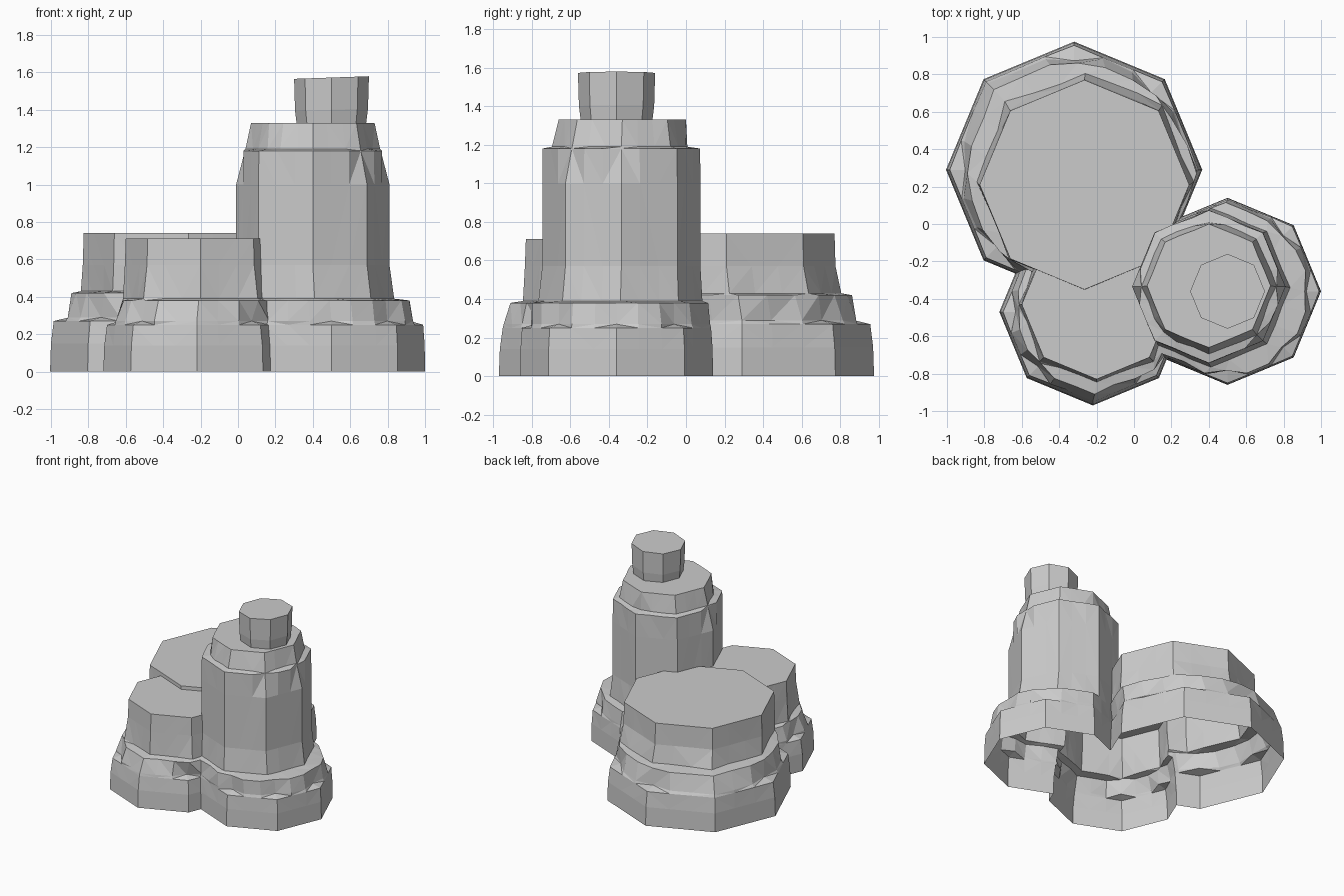
import bpy, bmesh, math, random

if "Cube" in bpy.data.objects:
    bpy.data.objects.remove(bpy.data.objects["Cube"])

random.seed(4)
N = 8


def ring_points(cx, cy, r, chips, jitter):
    """Octagon with two extra points per side; chips pull chosen corners inward."""
    corner = [(math.cos(i * math.tau / N) * r, math.sin(i * math.tau / N) * r) for i in range(N)]
    pts = []
    for i in range(N):
        a, b = corner[i], corner[(i + 1) % N]
        for t in (0, 0.33, 0.67):
            s = chips.get(i, 1) if t == 0 else 1 + random.uniform(-jitter, jitter)
            pts.append((cx + (a[0] + (b[0] - a[0]) * t) * s,
                        cy + (a[1] + (b[1] - a[1]) * t) * s))
    return pts


def loft(name, rings, tilt=0):
    """Closed faceted rock from rings of (cx, cy, radius, z, chips, jitter)."""
    bm = bmesh.new()
    loops = []
    for cx, cy, r, z, chips, jit in rings:
        loops.append([bm.verts.new((x, y, z + (x - cx) * tilt))
                      for x, y in ring_points(cx, cy, r, chips, jit)])
    sides = []
    for lo, hi in zip(loops, loops[1:]):
        n = len(lo)
        for i in range(n):
            j = (i + 1) % n
            sides.append(bm.faces.new((lo[i], lo[j], hi[j], hi[i])))
    bmesh.ops.triangulate(bm, faces=sides)
    bm.faces.new(loops[-1])
    bm.faces.new(loops[0][::-1])
    bmesh.ops.recalc_face_normals(bm, faces=bm.faces)
    me = bpy.data.meshes.new(name)
    bm.to_mesh(me)
    bm.free()
    ob = bpy.data.objects.new(name, me)
    bpy.context.collection.objects.link(ob)
    return ob


def chip(corners, s):
    return {c: s for c in corners}


# Wide back-left rock
c = chip((1, 2, 4, 5), 0.89)
back = loft("back_rock", [
    (-0.32, 0.29, 0.685, 0.00, {}, 0),
    (-0.32, 0.29, 0.68, 0.15, {}, 0),
    (-0.32, 0.29, 0.665, 0.27, {}, 0.008),
    (-0.32, 0.29, 0.655, 0.29, c, 0.015),
    (-0.30, 0.27, 0.635, 0.42, chip((1, 2, 4, 5), 0.93), 0.025),
    (-0.26, 0.225, 0.58, 0.43, chip((3, 6), 1.05), 0.02),
    (-0.265, 0.21, 0.565, 0.57, {}, 0.005),
    (-0.265, 0.21, 0.56, 0.74, {}, 0)])

# Smaller front-left rock
c = chip((4, 5, 7), 0.87)
front = loft("front_rock", [
    (-0.22, -0.47, 0.50, 0.00, {}, 0),
    (-0.22, -0.47, 0.495, 0.14, {}, 0),
    (-0.22, -0.47, 0.48, 0.25, {}, 0.008),
    (-0.22, -0.47, 0.475, 0.27, c, 0.015),
    (-0.21, -0.46, 0.45, 0.38, chip((4, 5), 0.9), 0.02),
    (-0.20, -0.43, 0.415, 0.39, chip((5, 7), 1.04), 0.015),
    (-0.20, -0.43, 0.405, 0.57, {}, 0.005),
    (-0.20, -0.43, 0.40, 0.712, {}, 0)])

# Tall tower: stepped foot, straight shaft, narrower shoulder
c = chip((0, 1, 6, 7), 0.87)
tower = loft("tower_rock", [
    (0.50, -0.36, 0.50, 0.00, {}, 0),
    (0.50, -0.36, 0.498, 0.14, {}, 0),
    (0.50, -0.36, 0.49, 0.25, {}, 0.008),
    (0.50, -0.36, 0.485, 0.27, c, 0.015),
    (0.49, -0.36, 0.475, 0.38, chip((0, 1, 6, 7), 0.89), 0.02),
    (0.41, -0.34, 0.425, 0.39, {}, 0.01),
    (0.40, -0.335, 0.41, 0.57, {}, 0.004),
    (0.40, -0.335, 0.41, 1.00, {}, 0),
    (0.40, -0.335, 0.408, 1.18, chip((0, 4, 7), 0.89), 0.01),
    (0.40, -0.335, 0.36, 1.19, {2: 0.95, 5: 0.95}, 0.02),
    (0.40, -0.33, 0.33, 1.33, {}, 0.01)])

# Cap stone on the tower
cap = loft("cap_stone", [
    (0.50, -0.36, 0.18, 1.28, {}, 0),
    (0.50, -0.36, 0.195, 1.40, {}, 0),
    (0.50, -0.36, 0.20, 1.572, {}, 0)], tilt=0.035)

# Merge all rocks into one shell
for part in (front, tower, cap):
    m = back.modifiers.new("union", 'BOOLEAN')
    m.operation = 'UNION'
    m.solver = 'EXACT'
    m.object = part
deps = bpy.context.evaluated_depsgraph_get()
merged = bpy.data.meshes.new_from_object(back.evaluated_get(deps))
back.modifiers.clear()
back.data = merged
back.name = "rock_outcrop"
for part in (front, tower, cap):
    bpy.data.objects.remove(part)

# Open underside, flat facets
bm = bmesh.new()
bm.from_mesh(merged)
under = [f for f in bm.faces if all(v.co.z < 0.001 for v in f.verts)]
bmesh.ops.delete(bm, geom=under, context='FACES')
for f in bm.faces:
    f.smooth = False
bm.to_mesh(merged)
bm.free()
